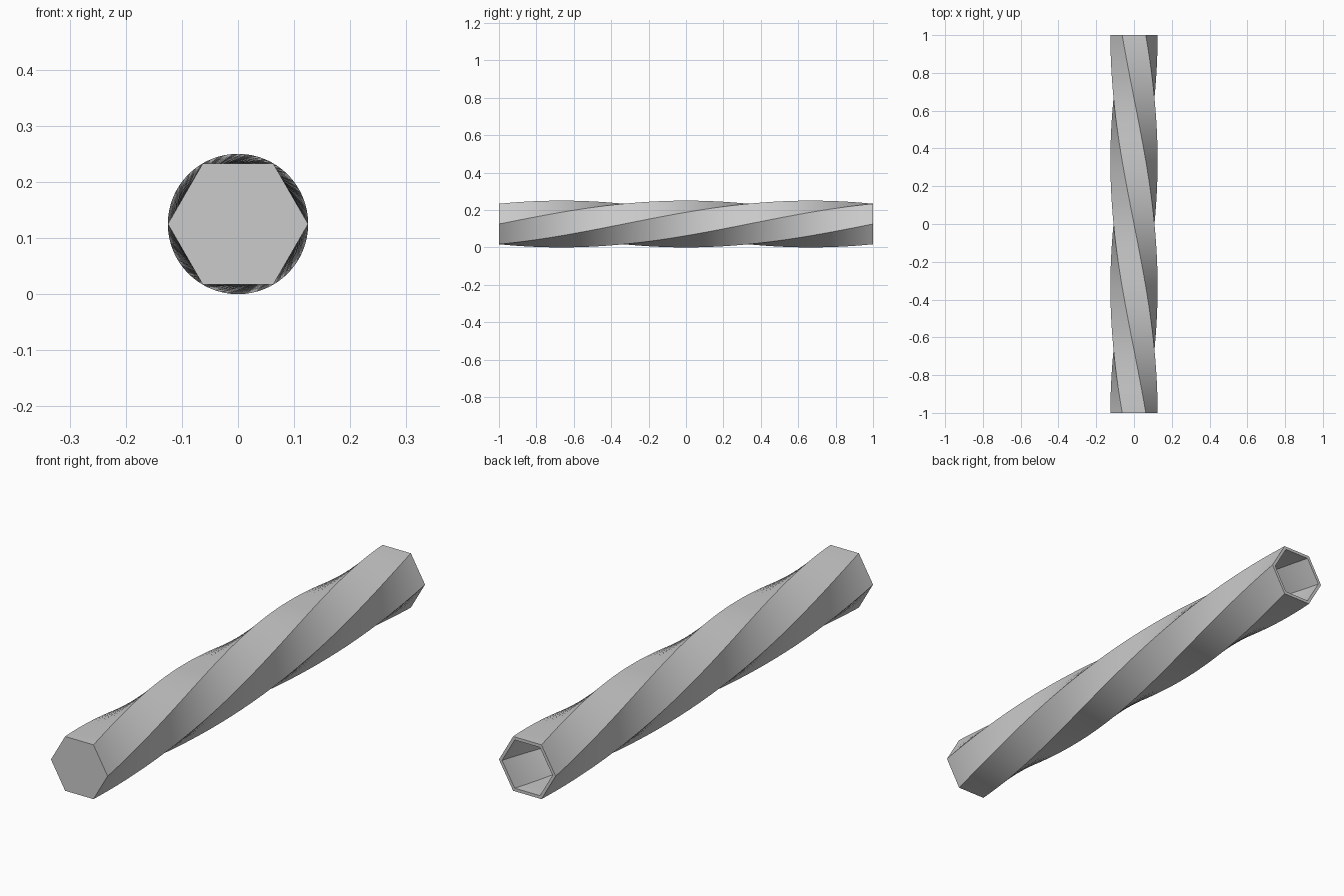
import bpy
import bmesh
from math import cos, sin, pi, radians

cube = bpy.data.objects.get("Cube")
if cube:
    bpy.data.objects.remove(cube, do_unlink=True)

SIDES, RADIUS, LENGTH = 6, 0.125, 2.0
TWIST, STEPS, WALL = pi, 96, 0.012

grey = bpy.data.materials.new("plain grey")
grey.use_nodes = True
colour = (0.6, 0.6, 0.6, 1)
grey.diffuse_color = colour
grey.node_tree.nodes["Principled BSDF"].inputs["Base Color"].default_value = colour


def ring(bm, radius, y):
    """Hexagon across the length, turned by the twist at that point."""
    turn = TWIST * (y + LENGTH / 2) / LENGTH
    angles = [turn + 2 * pi * i / SIDES for i in range(SIDES)]
    return [bm.verts.new((radius * cos(a), y, RADIUS + radius * sin(a))) for a in angles]


def bridge(bm, a, b):
    for i in range(SIDES):
        j = (i + 1) % SIDES
        bm.faces.new((a[i], a[j], b[j], b[i]))


def twisted_shell(bm, radius, start):
    """Loft a twisted hexagonal wall with a floor at the front end."""
    span = LENGTH / 2 - start
    rings = [ring(bm, radius, start + span * k / STEPS) for k in range(STEPS + 1)]
    for a, b in zip(rings, rings[1:]):
        bridge(bm, a, b)
    bm.faces.new(rings[0])
    return rings[-1]


# Hollow twisted bar: closed front, open back with a thin rim
bm = bmesh.new()
outer = twisted_shell(bm, RADIUS, -LENGTH / 2)
inner = twisted_shell(bm, RADIUS - WALL / cos(pi / SIDES), -LENGTH / 2 + WALL)
bridge(bm, outer, inner)
bmesh.ops.recalc_face_normals(bm, faces=bm.faces)

mesh = bpy.data.meshes.new("twisted_tube")
bm.to_mesh(mesh)
bm.free()
mesh.materials.append(grey)
tube = bpy.data.objects.new("twisted_tube", mesh)
bpy.context.collection.objects.link(tube)

# Smooth along the twist, crisp at the six corners
bpy.context.view_layer.objects.active = tube
tube.select_set(True)
bpy.ops.object.shade_smooth_by_angle(angle=radians(30))
